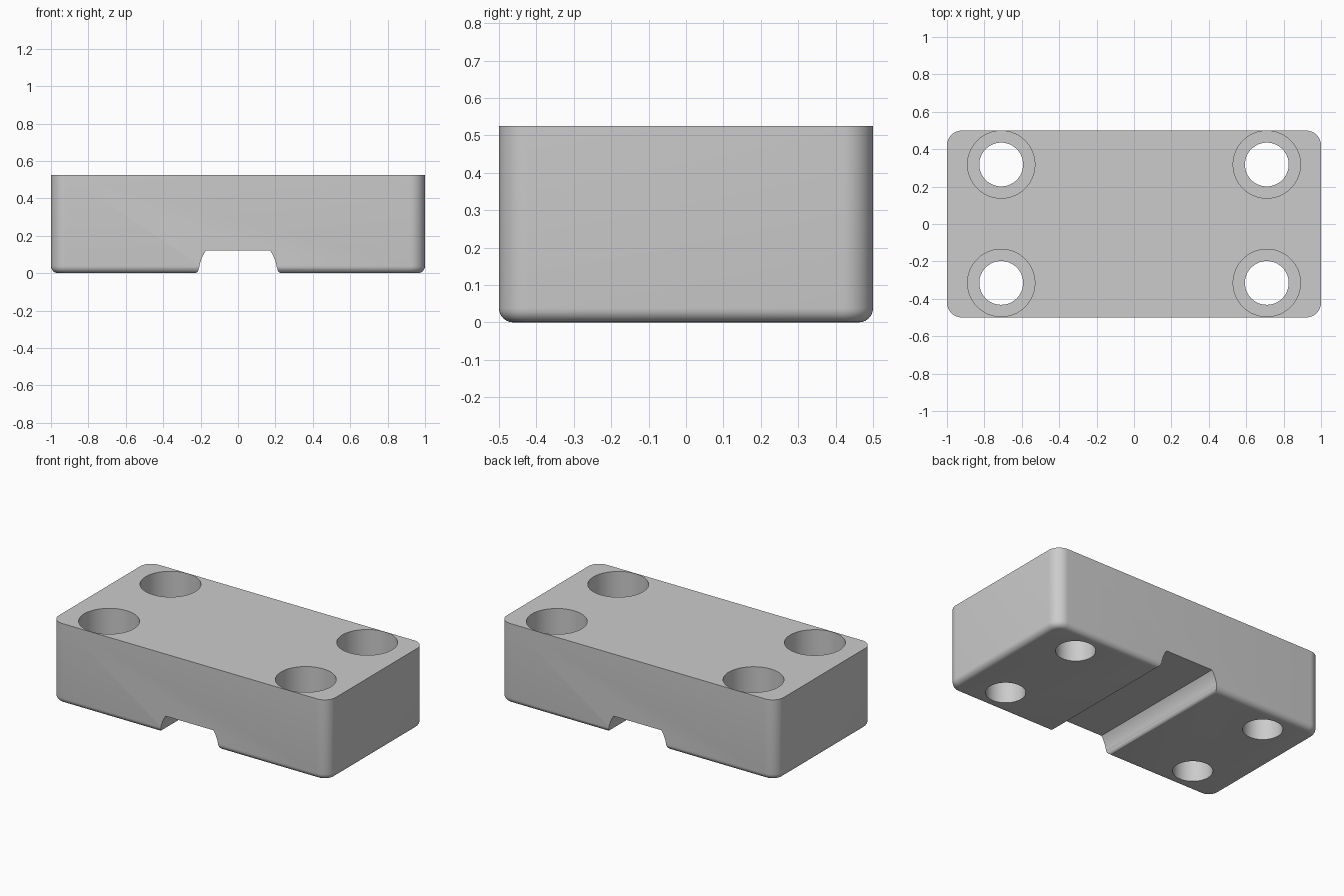
import bpy, bmesh
from math import cos, sin, pi, asin

if "Cube" in bpy.data.objects:
    bpy.data.objects.remove(bpy.data.objects["Cube"])

HEIGHT = 0.525
grey = bpy.data.materials.new("plain_grey")
grey.use_nodes = True
grey.diffuse_color = (0.6, 0.6, 0.6, 1)
grey.node_tree.nodes["Principled BSDF"].inputs["Base Color"].default_value = grey.diffuse_color


def make_object(name, bm):
    bmesh.ops.recalc_face_normals(bm, faces=bm.faces)
    mesh = bpy.data.meshes.new(name)
    bm.to_mesh(mesh)
    bm.free()
    mesh.materials.append(grey)
    obj = bpy.data.objects.new(name, mesh)
    bpy.context.collection.objects.link(obj)
    return obj


def round_edges(bm, rule, radius, segments):
    edges = [e for e in bm.edges if rule(*[v.co for v in e.verts])]
    bmesh.ops.bevel(bm, geom=edges, offset=radius, segments=segments,
                    profile=0.5, affect='EDGES')


# Block with rounded upright corners and a softened underside
bm = bmesh.new()
bmesh.ops.create_cube(bm, size=1)
for v in bm.verts:
    v.co.x *= 2
    v.co.z = (v.co.z + 0.5) * HEIGHT
round_edges(bm, lambda a, b: abs(a.z - b.z) > 0.1, 0.08, 12)
round_edges(bm, lambda a, b: max(a.z, b.z) < 0.001, 0.038, 6)
block = make_object("mounting_block", bm)


def cut(name, bm):
    cutter = make_object(name, bm)
    cutter.hide_render = True
    cutter.hide_viewport = True
    mod = block.modifiers.new(name, 'BOOLEAN')
    mod.operation = 'DIFFERENCE'
    mod.solver = 'EXACT'
    mod.object = cutter
    return cutter


# Flat-topped round channel with flared lower lips
R, LIP, ROOF = 0.21, 0.025, 0.12
side = [(R + LIP, -0.1)]
side += [(R + LIP - LIP * sin(t), LIP - LIP * cos(t))
         for t in [i * pi / 12 for i in range(7)]]
start, end = asin(LIP / R) * 0.6, asin(ROOF / R)
side += [(R * cos(t), R * sin(t))
         for t in [start + (end - start) * i / 8 for i in range(1, 9)]]
outline = side + [(-x, z) for x, z in reversed(side)]
bm = bmesh.new()
face = bm.faces.new([bm.verts.new((x, -0.7, z)) for x, z in outline])
sweep = bmesh.ops.extrude_face_region(bm, geom=[face])["geom"]
bmesh.ops.translate(bm, vec=(0, 1.4, 0),
                    verts=[g for g in sweep if isinstance(g, bmesh.types.BMVert)])
cutters = [cut("channel_cutter", bm)]


# Four through holes with wide counterbores from above
def lathe(profile, x, y, sides=64):
    bm = bmesh.new()
    rings = [[bm.verts.new((x + r * cos(2 * pi * i / sides),
                            y + r * sin(2 * pi * i / sides), z))
              for i in range(sides)] for r, z in profile]
    for low, high in zip(rings, rings[1:]):
        for i in range(sides):
            j = (i + 1) % sides
            bm.faces.new((low[i], low[j], high[j], high[i]))
    bm.faces.new(rings[0])
    bm.faces.new(rings[-1])
    return bm


SHELF = 0.21
for y, row in ((-0.315, "front"), (0.318, "back")):
    for x, hand in ((-0.71, "right"), (0.71, "left")):
        profile = [(0.117, -0.1), (0.117, SHELF), (0.18, SHELF), (0.18, 0.7)]
        cutters.append(cut(f"{row}_{hand}_hole_cutter", lathe(profile, x, y)))

# Apply the cuts, then shade the rounded faces
bpy.ops.object.select_all(action='DESELECT')
block.select_set(True)
bpy.context.view_layer.objects.active = block
for mod in list(block.modifiers):
    bpy.ops.object.modifier_apply(modifier=mod.name)
for cutter in cutters:
    bpy.data.objects.remove(cutter)
bpy.ops.object.shade_smooth_by_angle(angle=0.6)
